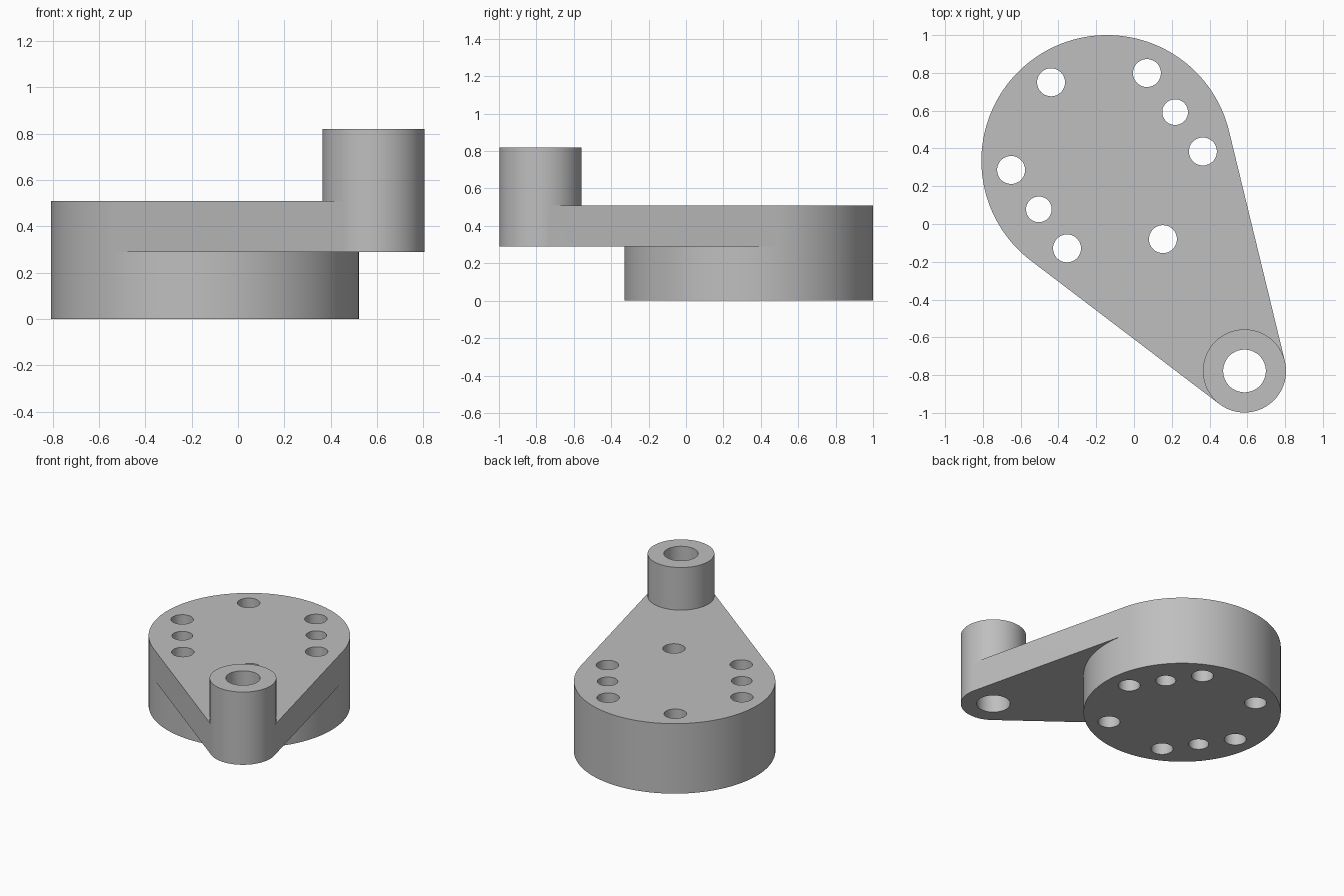
import bpy, bmesh
from math import sin, cos, atan2, radians, degrees, acos, hypot

if "Cube" in bpy.data.objects:
    bpy.data.objects.remove(bpy.data.objects["Cube"])

# Main dimensions
DISC, DISC_R = (-0.143, 0.335), 0.665
BOSS, BOSS_R = (0.585, -0.778), 0.22
Z_STEP, Z_TOP, Z_BOSS = 0.29, 0.51, 0.82
dx, dy = BOSS[0] - DISC[0], BOSS[1] - DISC[1]
AXIS = atan2(dy, dx)
TANGENT = round(degrees(acos((DISC_R - BOSS_R) / hypot(dx, dy))) / 2) * 2

grey = bpy.data.materials.new("steel_grey")
grey.use_nodes = True
colour = (0.52, 0.52, 0.52, 1)
grey.diffuse_color = colour
grey.node_tree.nodes["Principled BSDF"].inputs["Base Color"].default_value = colour


def on_circle(centre, radius, degree):
    a = AXIS + radians(degree)
    return centre[0] + radius * cos(a), centre[1] + radius * sin(a)


def circle(centre, radius, step=2):
    return [on_circle(centre, radius, d) for d in range(-180, 180, step)]


def prism(name, outline, z0, z1):
    """Extrude a counter-clockwise outline from z0 to z1."""
    bm = bmesh.new()
    face = bm.faces.new([bm.verts.new((x, y, z0)) for x, y in outline])
    top = bmesh.ops.extrude_face_region(bm, geom=[face])["geom"]
    moved = [v for v in top if isinstance(v, bmesh.types.BMVert)]
    bmesh.ops.translate(bm, verts=moved, vec=(0, 0, z1 - z0))
    bmesh.ops.recalc_face_normals(bm, faces=bm.faces)
    mesh = bpy.data.meshes.new(name)
    bm.to_mesh(mesh)
    bm.free()
    mesh.materials.append(grey)
    obj = bpy.data.objects.new(name, mesh)
    bpy.context.collection.objects.link(obj)
    return obj


def combine(target, tool, operation):
    mod = target.modifiers.new(operation.lower(), "BOOLEAN")
    mod.object, mod.operation, mod.solver = tool, operation, "EXACT"
    bpy.context.view_layer.objects.active = target
    bpy.ops.object.modifier_apply(modifier=mod.name)
    bpy.data.objects.remove(tool)


# Tapered arm outline: big arc and small arc joined by tangents
big_arc = [on_circle(DISC, DISC_R, d) for d in range(TANGENT, 361 - TANGENT, 2)]
small_arc = [on_circle(BOSS, BOSS_R, d) for d in range(-TANGENT, TANGENT + 1, 2)]

# Body: round base, arm plate and raised boss
body = prism("crank_arm", big_arc + small_arc, Z_STEP, Z_TOP)
combine(body, prism("round_base", circle(DISC, DISC_R), 0, Z_STEP), "UNION")
combine(body, prism("boss", circle(BOSS, BOSS_R), Z_TOP, Z_BOSS), "UNION")

# Through holes: shaft bore, six bolt holes and two dowel holes
holes = [(BOSS, 0.113)]
for start, count, ring, radius in ((5.5, 6, 0.51, 0.074), (35.5, 2, 0.443, 0.068)):
    for i in range(count):
        a = radians(start + i * 360 / count)
        holes.append(((DISC[0] + ring * cos(a), DISC[1] + ring * sin(a)), radius))
for centre, radius in holes:
    combine(body, prism("hole_cutter", circle(centre, radius, 6), -0.1, 1), "DIFFERENCE")

# Smooth round walls, sharp rims
bpy.ops.object.select_all(action="DESELECT")
body.select_set(True)
bpy.context.view_layer.objects.active = body
bpy.ops.object.shade_smooth_by_angle(angle=radians(30))
